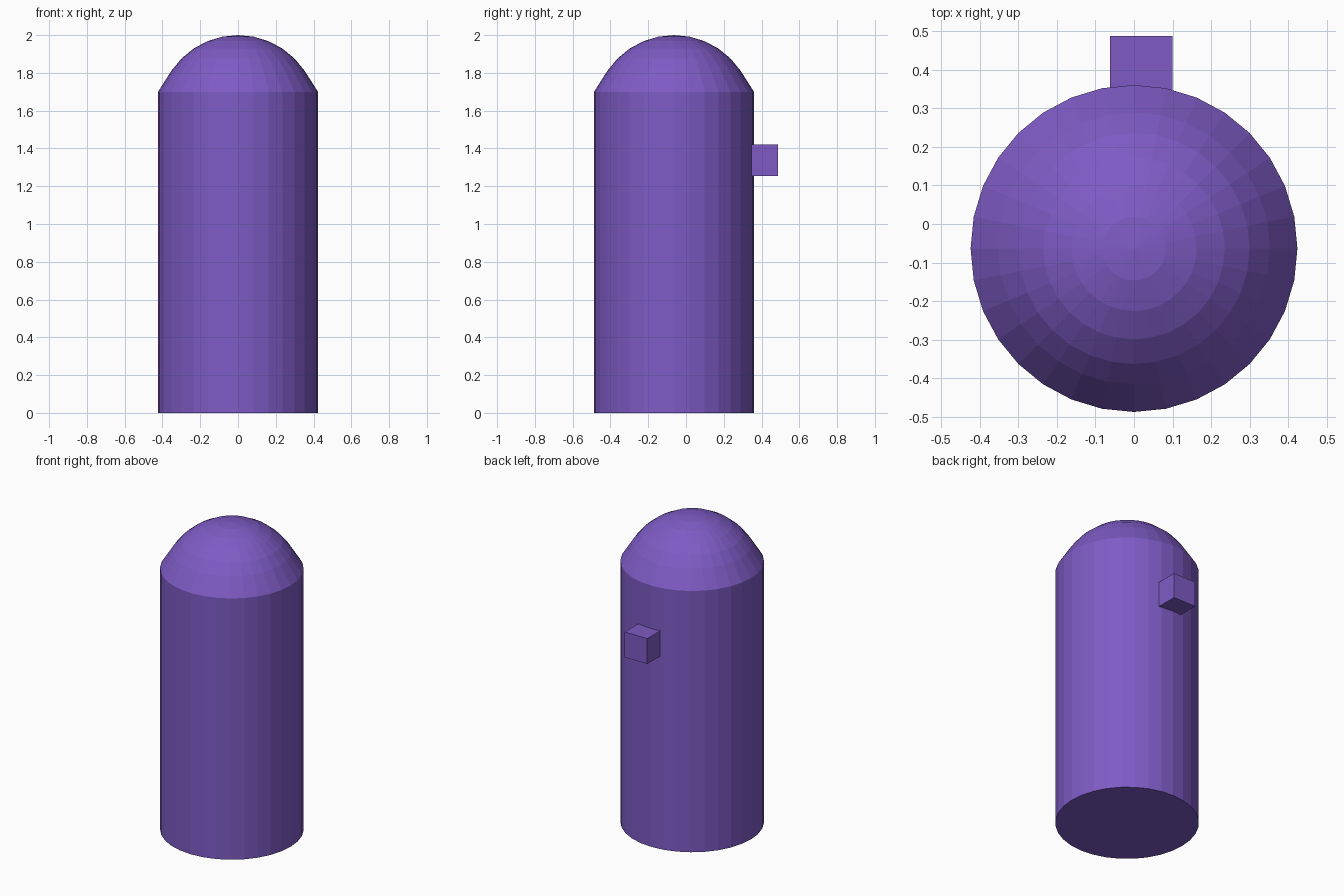
import bpy, bmesh
from math import sin, cos, pi

if "Cube" in bpy.data.objects:
    bpy.data.objects.remove(bpy.data.objects["Cube"])

SEGMENTS = 32
RADIUS = 0.4235
CENTRE_Y = -0.0635
SHOULDER_Z = 1.70
TOP_Z = 2.0

purple = bpy.data.materials.new("purple")
purple.diffuse_color = (0.21, 0.105, 0.56, 1)
purple.use_nodes = True
purple.node_tree.nodes["Principled BSDF"].inputs["Base Color"].default_value = purple.diffuse_color


def add_object(name, bm):
    bmesh.ops.recalc_face_normals(bm, faces=bm.faces)
    mesh = bpy.data.meshes.new(name)
    bm.to_mesh(mesh)
    bm.free()
    mesh.materials.append(purple)
    obj = bpy.data.objects.new(name, mesh)
    bpy.context.collection.objects.link(obj)
    return obj


# Body: straight cylinder, sloped shoulder, spherical cap
profile = [(RADIUS, 0), (RADIUS, SHOULDER_Z)]
for k in range(5, 0, -1):
    a = k * pi / 16
    profile.append((RADIUS * sin(a), TOP_Z - RADIUS * (1 - cos(a))))

bm = bmesh.new()
rings = [[bm.verts.new((r * sin(2 * pi * i / SEGMENTS),
                        CENTRE_Y + r * cos(2 * pi * i / SEGMENTS), z))
          for i in range(SEGMENTS)] for r, z in profile]
apex = bm.verts.new((0, CENTRE_Y, TOP_Z))
bm.faces.new(rings[0])
for i in range(SEGMENTS):
    j = (i + 1) % SEGMENTS
    for low, high in zip(rings, rings[1:]):
        bm.faces.new((low[i], low[j], high[j], high[i]))
    bm.faces.new((rings[-1][i], rings[-1][j], apex))
add_object("domed_body", bm)

# Small block on the back, sunk slightly into the body
bm = bmesh.new()
bmesh.ops.create_cube(bm, size=1)
block = add_object("back_block", bm)
block.scale = (0.162, 0.162, 0.165)
block.location = (0.019, 0.406, 1.3375)
